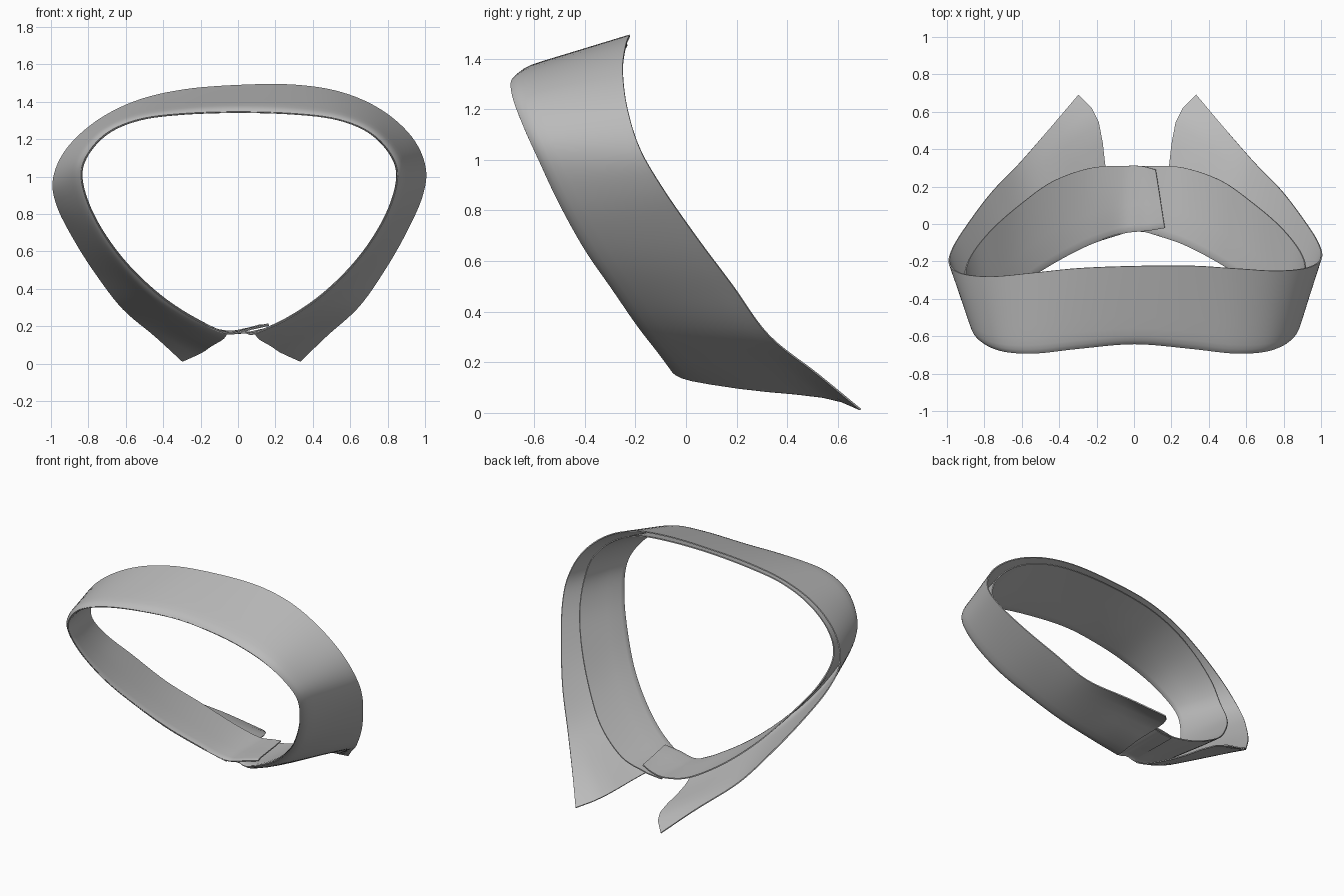
import bpy
import bmesh
from mathutils import Vector

cube = bpy.data.objects.get("Cube")
if cube:
    bpy.data.objects.remove(cube)

grey = bpy.data.materials.new("collar_grey")
grey.use_nodes = True
COLOUR = (0.5, 0.5, 0.5, 1)
grey.diffuse_color = COLOUR
grey.node_tree.nodes["Principled BSDF"].inputs["Base Color"].default_value = COLOUR

# Half curves, running from the middle of the nape to the throat opening
FOLD = [(0, -.64, 1.345), (.3, -.665, 1.335), (.53, -.69, 1.305), (.7, -.68, 1.235),
        (.81, -.635, 1.12), (.845, -.58, 1), (.8, -.5, .83), (.7, -.4, .65),
        (.57, -.29, .49), (.41, -.19, .345), (.24, -.105, .235), (.075, -.05, .16)]
LEAF_EDGE = [(0, -.225, 1.487), (.3, -.23, 1.475), (.55, -.25, 1.425), (.76, -.265, 1.325),
             (.92, -.25, 1.18), (.993, -.2, 1.02), (.975, -.11, .87), (.885, .03, .68),
             (.77, .18, .49), (.63, .325, .3), (.46, .52, .15), (.315, .69, .013)]
STAND_EDGE = [(0, -.235, 1.455), (.3, -.24, 1.44), (.53, -.26, 1.395), (.72, -.275, 1.3),
              (.86, -.275, 1.16), (.91, -.25, 1.01), (.875, -.15, .85), (.77, -.02, .68),
              (.62, .11, .49), (.45, .23, .34), (.25, .3, .22), (.08, .31, .175)]


def whole(half, right_tab=(), left_tab=()):
    """Mirror a half curve, with optional extra end points on each side."""
    right = [Vector((-x, y, z)) for x, y, z in half[1:] + list(right_tab)]
    left = [Vector(p) for p in half + list(left_tab)]
    return right[::-1] + left


def smooth_curve(points, steps=6):
    """Catmull-Rom curve through the points."""
    ends = [2 * points[0] - points[1], *points, 2 * points[-1] - points[-2]]
    out = []
    for a, b, c, d in zip(ends, ends[1:], ends[2:], ends[3:]):
        for k in range(steps):
            t = k / steps
            out.append(b + (c - a) * t / 2 + (a - 2.5 * b + 2 * c - d / 2) * t * t
                       + (1.5 * (b - c) + (d - a) / 2) * t ** 3)
    return out + [points[-1]]


def skew(p, t):
    """Slight lopsidedness of the worn cloth, growing away from the fold."""
    return Vector((p.x + .018 * (1 - .6 * p.z), p.y + .015 * t * p.x * p.z,
                   p.z + .03 * t * p.x * p.z))


def cloth_band(name, inner, outer, section, bow=0):
    """Loft a thin band; section lists (fraction across, outward bulge)."""
    bm = bmesh.new()
    rows = []
    pairs = list(zip(smooth_curve(inner), smooth_curve(outer)))
    for i, (a, b) in enumerate(pairs):
        out = Vector((a.x, 0, a.z - .85)).normalized()
        # Curve the two throat ends inwards
        end = max(0, abs(2 * i / (len(pairs) - 1) - 1) - .8) / .2
        row = []
        for t, bulge in section:
            p = a.lerp(b, t) + out * bulge
            sweep = bow * end ** 2 * t ** 4 * (1 - t)
            p.x -= sweep if a.x > 0 else -sweep
            p.z += sweep * .4
            row.append(bm.verts.new(skew(p, t)))
        rows.append(row)
    for r, s in zip(rows, rows[1:]):
        for j in range(len(section) - 1):
            bm.faces.new((r[j], r[j + 1], s[j + 1], s[j]))
    bmesh.ops.recalc_face_normals(bm, faces=bm.faces)
    mesh = bpy.data.meshes.new(name)
    bm.to_mesh(mesh)
    bm.free()
    mesh.materials.append(grey)
    band = bpy.data.objects.new(name, mesh)
    bpy.context.collection.objects.link(band)
    solid = band.modifiers.new("thickness", "SOLIDIFY")
    solid.thickness = .007
    solid.offset = 0
    bpy.ops.object.select_all(action="DESELECT")
    band.select_set(True)
    bpy.context.view_layer.objects.active = band
    # Real thickness first, so the rim edges stay sharp
    bpy.ops.object.modifier_apply(modifier=solid.name)
    bpy.ops.object.shade_smooth_by_angle(angle=.7)


# Turned-down leaf with pointed tips
cloth_band("collar_leaf", whole(FOLD), whole(LEAF_EDGE),
           [(0, 0), (.02, .008), (.05, .014), (.1, .017), (.2, .016), (.35, .013),
            (.5, .01), (.65, .007), (.8, .004), (.9, .002), (1, 0)], bow=.75)

# Inner stand, whose tabs overlap at the throat
cloth_band("collar_stand",
           whole(FOLD, [(-.06, -.035, .185), (-.15, -.02, .205)], [(.02, -.04, .165), (-.05, -.035, .16)]),
           whole(STAND_EDGE, [(-.02, .31, .185), (-.1, .29, .205)], [(.02, .31, .165), (-.05, .31, .16)]),
           [(0, 0), (.03, -.005), (.1, -.006), (.4, -.003), (.7, 0), (1, 0)])
